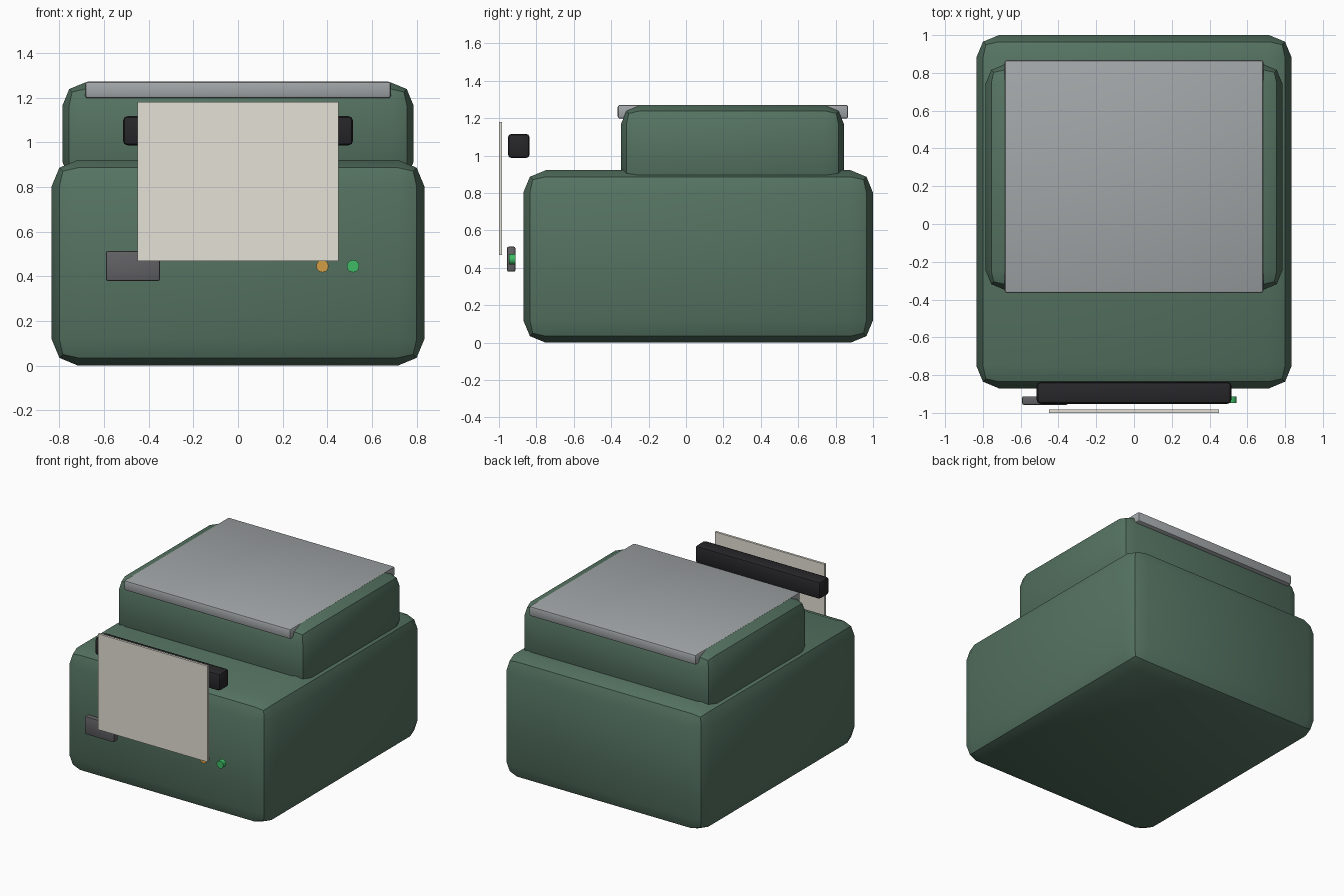
import bpy, math

if "Cube" in bpy.data.objects:
    bpy.data.objects.remove(bpy.data.objects["Cube"])


def material(name, rgb):
    m = bpy.data.materials.new(name)
    m.diffuse_color = (*rgb, 1)
    m.use_nodes = True
    m.node_tree.nodes["Principled BSDF"].inputs["Base Color"].default_value = m.diffuse_color
    return m


GREEN = material("green_casing", (0.09, 0.17, 0.12))
GREY = material("grey_lid", (0.36, 0.38, 0.39))
DARK = material("dark_grey_button", (0.12, 0.12, 0.13))
BLACK = material("black_rubber", (0.02, 0.02, 0.023))
PAPER = material("paper_cream", (0.78, 0.75, 0.67))
AMBER = material("amber_light", (0.65, 0.34, 0.06))
LIT_GREEN = material("green_light", (0.05, 0.5, 0.13))


def box(name, x, y, z, mat, bevel=0.0):
    """Rounded box given by its (min, max) range on each axis."""
    ranges = (x, y, z)
    bpy.ops.mesh.primitive_cube_add(size=1, location=[(a + b) / 2 for a, b in ranges])
    ob = bpy.context.object
    ob.name = name
    ob.scale = [b - a for a, b in ranges]
    bpy.ops.object.transform_apply(location=False, rotation=False, scale=True)
    ob.data.materials.append(mat)
    if bevel:
        mod = ob.modifiers.new("Bevel", 'BEVEL')
        mod.width = bevel
        mod.segments = 2
        bpy.ops.object.modifier_apply(modifier=mod.name)
    bpy.ops.object.shade_smooth_by_angle(angle=math.radians(30))
    return ob


def light(name, x, mat):
    """Small round indicator facing the front."""
    bpy.ops.mesh.primitive_cylinder_add(vertices=12, radius=0.028, depth=0.035,
                                        location=(x, -0.93, 0.446),
                                        rotation=(math.pi / 2, 0, 0))
    ob = bpy.context.object
    ob.name = name
    ob.data.materials.append(mat)
    bpy.ops.object.shade_smooth_by_angle(angle=math.radians(35))


# Casing: main body and raised upper housing
box("main_body", (-0.835, 0.835), (-0.87, 1.0), (0, 0.922), GREEN, 0.12)
box("upper_housing", (-0.785, 0.785), (-0.348, 0.845), (0.81, 1.268), GREEN, 0.1)

# Lid plate on the upper housing
box("lid", (-0.685, 0.685), (-0.365, 0.867), (1.198, 1.272), GREY, 0.012)

# Paper feed at the front
box("feed_bar", (-0.515, 0.515), (-0.952, -0.836), (0.987, 1.117), BLACK, 0.02)
box("paper_sheet", (-0.45, 0.45), (-1.0, -0.983), (0.468, 1.18), PAPER)

# Controls
box("feed_button", (-0.592, -0.35), (-0.957, -0.912), (0.38, 0.513), DARK, 0.008)
light("amber_indicator", 0.378, AMBER)
light("green_indicator", 0.515, LIT_GREEN)
